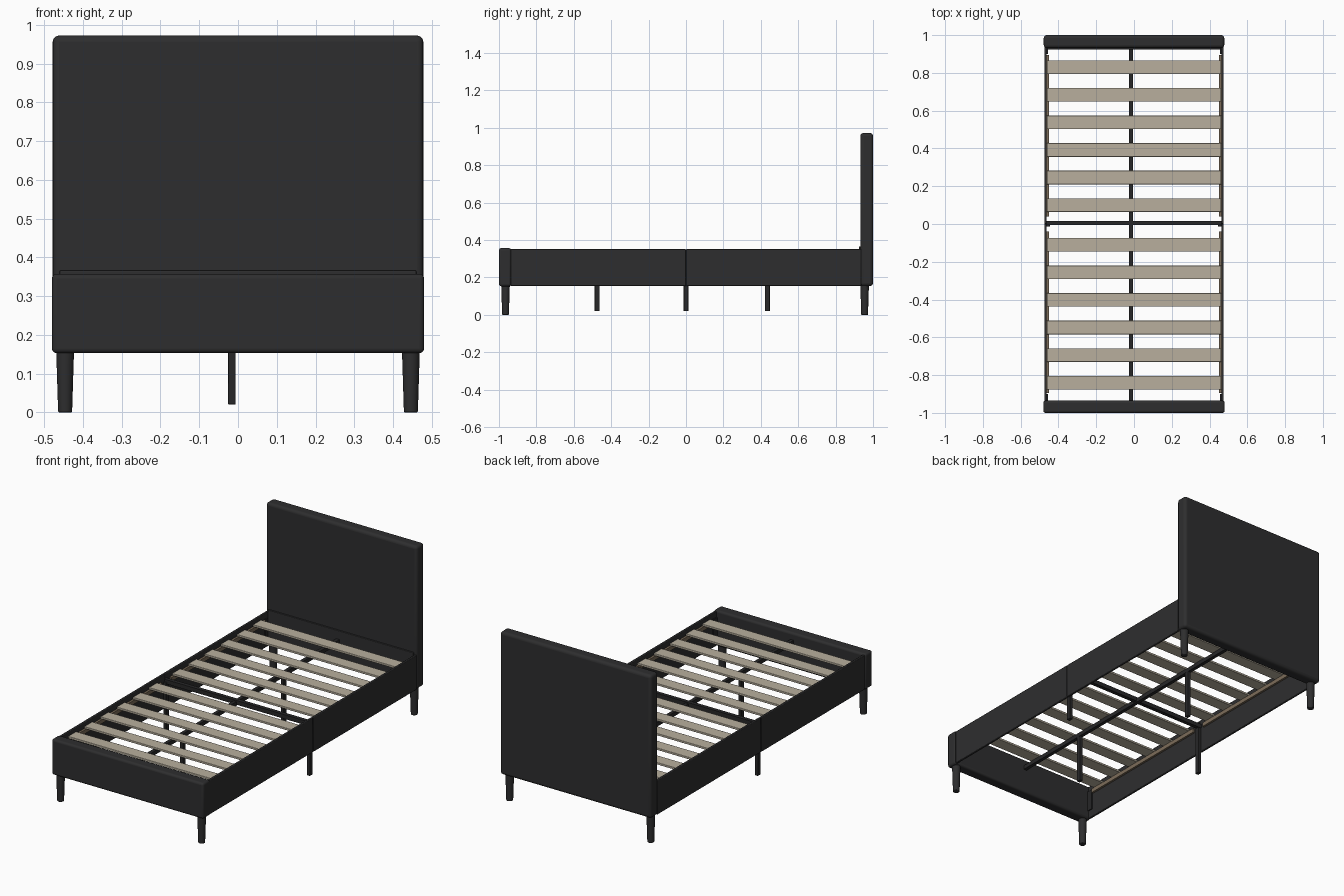
import bpy
import math

cube = bpy.data.objects.get("Cube")
if cube:
    bpy.data.objects.remove(cube, do_unlink=True)


def material(name, rgb):
    m = bpy.data.materials.new(name)
    m.use_nodes = True
    color = (*rgb, 1)
    m.diffuse_color = color
    m.node_tree.nodes["Principled BSDF"].inputs["Base Color"].default_value = color
    return m


FABRIC = material("charcoal fabric", (0.027, 0.027, 0.028))
METAL = material("black metal", (0.02, 0.02, 0.021))
SLAT = material("pale wood", (0.48, 0.43, 0.34))
CLEAT = material("brown wood", (0.2, 0.15, 0.1))


def finish(obj, name, mat, bevel=0, segments=3):
    obj.name = name
    obj.data.materials.append(mat)
    if bevel:
        mod = obj.modifiers.new("rounded edges", "BEVEL")
        mod.width = bevel
        mod.segments = segments
        bpy.ops.object.shade_smooth_by_angle(angle=math.radians(40))
    return obj


def box(name, x, y, z, mat, bevel=0, segments=3):
    """Box from (min, max) ranges along each axis."""
    spans = (x, y, z)
    bpy.ops.mesh.primitive_cube_add(size=1, location=[(a + b) / 2 for a, b in spans])
    obj = bpy.context.object
    obj.scale = [b - a for a, b in spans]
    bpy.ops.object.transform_apply(location=False, rotation=False, scale=True)
    return finish(obj, name, mat, bevel, segments)


def around(c, width):
    return (c - width / 2, c + width / 2)


def side_range(side, inner, outer):
    return tuple(sorted((side * inner, side * outer)))


# Padded end boards
box("headboard", (-0.478, 0.478), (0.932, 1.0), (0.155, 0.972), FABRIC, 0.016, 4)
box("headboard_lower_panel", (-0.46, 0.46), (0.924, 0.935), (0.17, 0.366), FABRIC, 0.003)
box("footboard", (-0.48, 0.48), (-1.0, -0.935), (0.153, 0.357), FABRIC, 0.012, 4)

# Tapered corner legs
for end, y in (("foot", -0.965), ("head", 0.955)):
    for side, label in ((-1, "right"), (1, "left")):
        bpy.ops.mesh.primitive_cone_add(vertices=24, radius1=0.018, radius2=0.023,
                                        depth=0.16, location=(side * 0.446, y, 0.08))
        finish(bpy.context.object, f"{end}_leg_{label}", FABRIC, 0.003, 2)

# Side rails in two halves, with cleats, corner brackets and middle legs
for side, label in ((-1, "right"), (1, "left")):
    for half, end in ((-1, "foot"), (1, "head")):
        tag = f"{label}_{end}"
        box(f"side_rail_{tag}", side_range(side, 0.462, 0.475),
            side_range(half, 0.001, 0.937), (0.155, 0.352), FABRIC, 0.003, 2)
        box(f"slat_cleat_{tag}", side_range(side, 0.45, 0.463),
            side_range(half, 0.04, 0.895), (0.295, 0.318), CLEAT)
        box(f"corner_bracket_{tag}", side_range(side, 0.456, 0.463),
            side_range(half, 0.9, 0.934), (0.2, 0.32), METAL)
    box(f"middle_leg_{label}", side_range(side, 0.444, 0.464),
        around(0, 0.026), (0.02, 0.31), METAL, 0.002, 2)

# Centre beam, its legs and the middle cross bar
BEAM_X = -0.016
box("centre_beam", around(BEAM_X, 0.02), (-0.935, 0.932), (0.294, 0.317), METAL)
box("cross_bar", (-0.463, 0.463), around(0.005, 0.022), (0.3, 0.324), METAL)
for i, y in enumerate((-0.475, 0.435)):
    box(f"centre_leg_{i + 1}", around(BEAM_X, 0.019), around(y, 0.026),
        (0.02, 0.3), METAL, 0.002, 2)

# Slats, six in each half
for start in (-0.84, 0.1):
    for i in range(6):
        box("slat", (-0.461, 0.461), around(start + i * 0.146, 0.072),
            (0.318, 0.33), SLAT, 0.002, 2)
